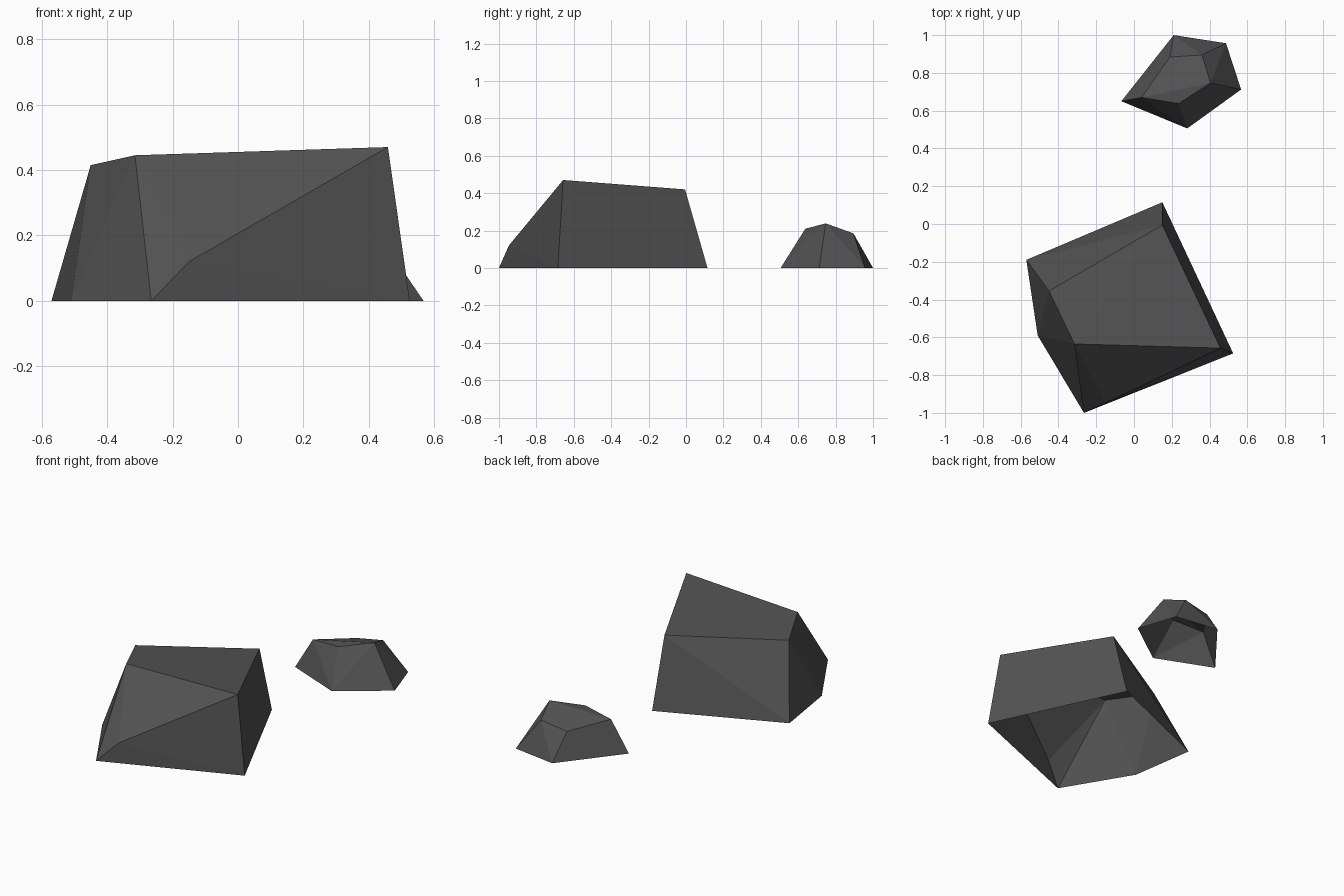
import bpy, bmesh

if "Cube" in bpy.data.objects:
    bpy.data.objects.remove(bpy.data.objects["Cube"])

# One dark grey stone colour
stone = bpy.data.materials.new("dark grey stone")
stone.diffuse_color = (0.085, 0.085, 0.085, 1)
stone.use_nodes = True
stone.node_tree.nodes["Principled BSDF"].inputs["Base Color"].default_value = stone.diffuse_color


def rock(name, base, crown):
    """Faceted rock: hull of a ground outline and its upper corners, open underneath."""
    bm = bmesh.new()
    for x, y in base:
        bm.verts.new((x, y, 0))
    for p in crown:
        bm.verts.new(p)
    bmesh.ops.convex_hull(bm, input=bm.verts[:])
    under = [f for f in bm.faces if all(v.co.z < 1e-5 for v in f.verts)]
    bmesh.ops.delete(bm, geom=under, context='FACES')
    bmesh.ops.recalc_face_normals(bm, faces=bm.faces[:])
    # Make sure the open shell faces outward
    if sum(f.normal.z * f.calc_area() for f in bm.faces) < 0:
        bmesh.ops.reverse_faces(bm, faces=bm.faces[:])
    mesh = bpy.data.meshes.new(name)
    bm.to_mesh(mesh)
    bm.free()
    mesh.materials.append(stone)
    obj = bpy.data.objects.new(name, mesh)
    bpy.context.collection.objects.link(obj)
    return obj


# Large block-like rock at the front
rock("large_rock",
     [(-0.57, -0.19), (0.15, 0.115), (0.525, -0.685), (-0.265, -1.0), (-0.51, -0.59)],
     [(-0.45, -0.355, 0.415), (-0.315, -0.635, 0.445), (0.458, -0.657, 0.47),
      (0.15, -0.005, 0.42), (-0.15, -0.947, 0.12)])

# Small low rock at the back
rock("small_rock",
     [(-0.067, 0.65), (0.21, 1.0), (0.487, 0.957), (0.567, 0.712), (0.282, 0.506)],
     [(0.04, 0.67, 0.19), (0.19, 0.884, 0.157), (0.36, 0.895, 0.185),
      (0.405, 0.747, 0.238), (0.237, 0.638, 0.21)])
